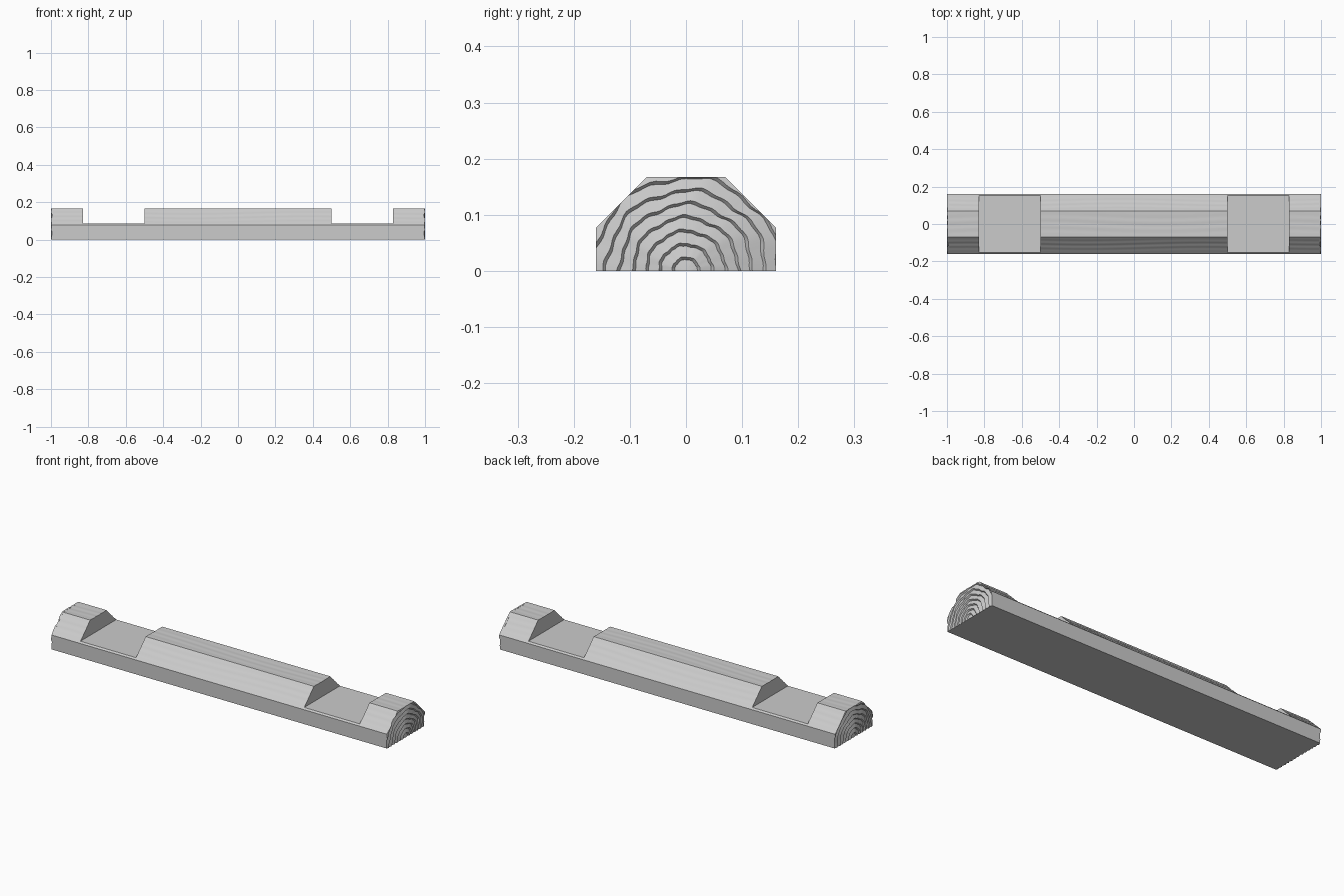
import bpy, bmesh, math
from mathutils import Vector

cube = bpy.data.objects.get("Cube")
if cube:
    bpy.data.objects.remove(cube, do_unlink=True)

HALF, SIDE, TOP = 0.16, 0.077, 0.167    # half width, chamfer start, height
FLAT = 0.07                             # half width of the flat top
FLOOR = 0.085                           # notch floor height
END = 0.99                              # where the end grain begins

wood = bpy.data.materials.new("pale grey wood")
wood.use_nodes = True
wood.diffuse_color = (0.6, 0.6, 0.6, 1)
wood.node_tree.nodes["Principled BSDF"].inputs["Base Color"].default_value = (0.6, 0.6, 0.6, 1)


def finish(name, bm):
    bmesh.ops.recalc_face_normals(bm, faces=bm.faces)
    mesh = bpy.data.meshes.new(name)
    bm.to_mesh(mesh)
    bm.free()
    mesh.materials.append(wood)
    obj = bpy.data.objects.new(name, mesh)
    bpy.context.collection.objects.link(obj)
    bpy.ops.object.select_all(action='DESELECT')
    obj.select_set(True)
    bpy.context.view_layer.objects.active = obj
    bpy.ops.object.shade_smooth_by_angle(angle=math.radians(25))
    return obj


def loft(name, profile, x0, x1, steps=1, cuts=1, grain=0.0):
    """Sweep a (y, z) outline along x, with shallow grain grooves on its sloped and top sides."""
    bm = bmesh.new()
    rings = []
    for s in range(steps + 1):
        x = x0 + (x1 - x0) * s / steps
        ring = []
        for i, (y0, z0) in enumerate(profile):
            a, b = Vector((y0, z0)), Vector(profile[(i + 1) % len(profile)])
            normal = Vector(((b - a).y, -(b - a).x)).normalized()
            for c in range(cuts):
                t = c / cuts
                p = a.lerp(b, t)
                if normal.y > 0.1:
                    wave = math.sin(t * 22 + 1.5 * math.sin(x * 5 + i * 2)) - 1
                    p += normal * grain * wave * math.sin(math.pi * t)
                ring.append(bm.verts.new((x, p.x, p.y)))
        rings.append(ring)
    n = len(rings[0])
    for r0, r1 in zip(rings, rings[1:]):
        for j in range(n):
            bm.faces.new((r0[j], r0[(j + 1) % n], r1[(j + 1) % n], r1[j]))
    bm.faces.new(rings[0])
    bm.faces.new(rings[-1])
    return finish(name, bm)


def end_grain(name, side):
    """Stepped growth rings trimmed to the log outline, with a skirt back to the body."""
    bm = bmesh.new()
    levels = [(0, 0.998)]
    for k in range(8):
        r = 0.02 + 0.024 * k
        levels += [(r, 0.994), (r + 0.005, 1.0)]
    levels.append((0.215, 0.994))
    segs = 48
    rows = []
    for r, x in levels:
        row = []
        for s in range(segs + 1):
            a = math.pi * s / segs
            wobble = 1 + 0.025 * math.sin(7 * a + r * 30) + 0.012 * math.sin(19 * a + r * 90)
            row.append(bm.verts.new((side * x, r * wobble * math.cos(a), r * wobble * math.sin(a))))
        rows.append(row)
    for r0, r1 in zip(rows, rows[1:]):
        for s in range(segs):
            bm.faces.new((r0[s], r0[s + 1], r1[s + 1], r1[s]))
    bmesh.ops.remove_doubles(bm, verts=bm.verts, dist=0.00001)
    # Trim to the sides, chamfers and top
    for point, normal in (((0, HALF, 0), (0, 1, 0)), ((0, -HALF, 0), (0, -1, 0)),
                          ((0, HALF, SIDE), (0, 1, 1)), ((0, -HALF, SIDE), (0, -1, 1)),
                          ((0, 0, TOP), (0, 0, 1))):
        bmesh.ops.bisect_plane(bm, geom=bm.verts[:] + bm.edges[:] + bm.faces[:],
                               plane_co=point, plane_no=normal, clear_outer=True)
    rim = [e for e in bm.edges if e.is_boundary]
    skirt = bmesh.ops.extrude_edge_only(bm, edges=rim)["geom"]
    for v in skirt:
        if isinstance(v, bmesh.types.BMVert):
            v.co.x = side * END
    # Close the back so the piece is solid
    bmesh.ops.holes_fill(bm, edges=[e for e in bm.edges if e.is_boundary], sides=0)
    return finish(name, bm)


# Lower beam, running the full length up to the notch floors
shoulder = HALF - (FLOOR - SIDE)
loft("lower_beam", [(-HALF, 0), (HALF, 0), (HALF, SIDE), (shoulder, FLOOR),
                    (-shoulder, FLOOR), (-HALF, SIDE)], -END, END)

# Raised parts between the notches
raised = [(-shoulder, FLOOR), (shoulder, FLOOR), (FLAT, TOP), (-FLAT, TOP)]
loft("middle_block", raised, -0.5, 0.5, steps=40, cuts=16, grain=0.0008)
for label, side in (("left", 1), ("right", -1)):
    loft(label + "_end_block", raised, side * 0.83, side * END, steps=8, cuts=16, grain=0.0008)
    end_grain(label + "_end_grain", side)
